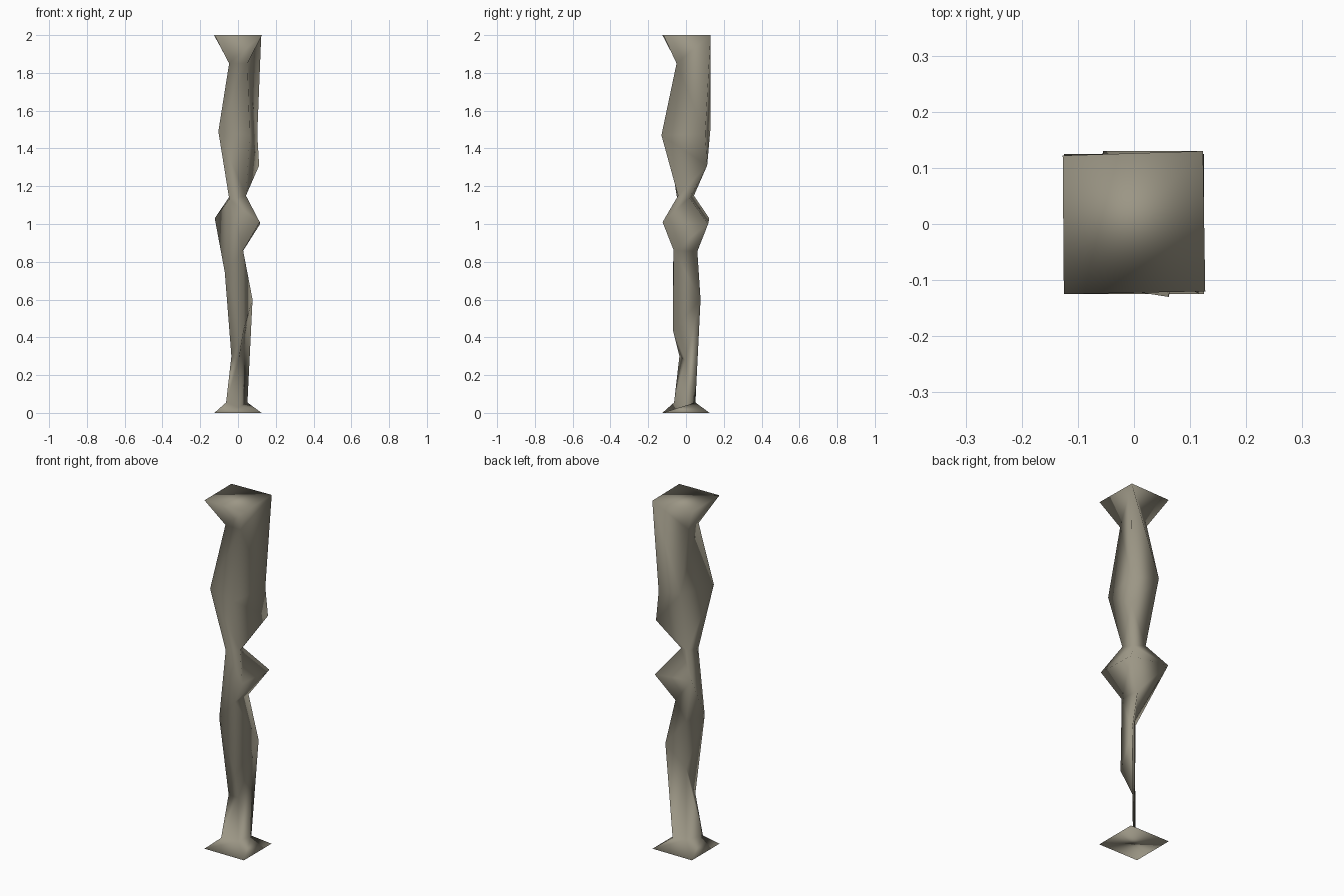
import bpy
import bmesh

default_cube = bpy.data.objects.get("Cube")
if default_cube:
    bpy.data.objects.remove(default_cube, do_unlink=True)


def make_material(name, colour):
    material = bpy.data.materials.new(name)
    material.use_nodes = True
    material.diffuse_color = colour
    material.node_tree.nodes["Principled BSDF"].inputs["Base Color"].default_value = colour
    return material


def make_edge(bm, sign_x, sign_y, profile):
    """Vertices of one corner edge, from top to bottom: (height, reach[, reach along y])."""
    edge = []
    for height, reach_x, *reach_y in profile:
        y = reach_y[0] if reach_y else reach_x
        edge.append(bm.verts.new((sign_x * reach_x, sign_y * y, height)))
    return edge


def zip_edges(bm, left, right):
    """Fill the side between two corner edges with triangles, always stepping to the higher vertex."""
    i = j = 0
    while i < len(left) - 1 or j < len(right) - 1:
        step_left = j == len(right) - 1 or (
            i < len(left) - 1 and left[i + 1].co.z >= right[j + 1].co.z)
        if step_left:
            bm.faces.new((left[i], left[i + 1], right[j]))
            i += 1
        else:
            bm.faces.new((left[i], right[j + 1], right[j]))
            j += 1


# Outlines of the four corners of the carved post
front_right = [(2, .125), (1.85, .047), (1.49, .104), (1.13, .046),
               (.745, .07), (.3, .035), (.055, .063), (0, .125)]
front_left = [(2, .127, .12), (1.85, .05), (1.47, .062, .13), (1.15, .042), (1.01, .115, .124),
              (.86, .027, .065), (.44, .03, .07), (.28, .004), (.03, .004), (0, .125)]
back_left = [(2, .123, .13), (1.475, .102), (1.31, .112), (1.14, .018), (1, .117),
             (.855, .025, .06), (.6, .077), (.055, .05), (0, .125)]
back_right = [(2, .127, .122), (1.85, .046), (1.51, .055, .13), (1.15, .042),
              (1.03, .123), (.72, .004), (.45, .004), (.04, .004), (0, .125)]

# Twisted post: four zipped sides and two caps
bm = bmesh.new()
corners = [
    make_edge(bm, -1, -1, front_right),
    make_edge(bm, 1, -1, front_left),
    make_edge(bm, 1, 1, back_left),
    make_edge(bm, -1, 1, back_right),
]
for index, corner in enumerate(corners):
    zip_edges(bm, corner, corners[(index + 1) % len(corners)])
bm.faces.new([corner[0] for corner in corners])
bm.faces.new([corner[-1] for corner in corners])
bmesh.ops.recalc_face_normals(bm, faces=bm.faces[:])
for face in bm.faces:
    face.smooth = True

mesh = bpy.data.meshes.new("carved_post")
bm.to_mesh(mesh)
bm.free()
mesh.materials.append(make_material("weathered stone", (.33, .305, .235, 1)))
post = bpy.data.objects.new("carved_post", mesh)
bpy.context.collection.objects.link(post)
